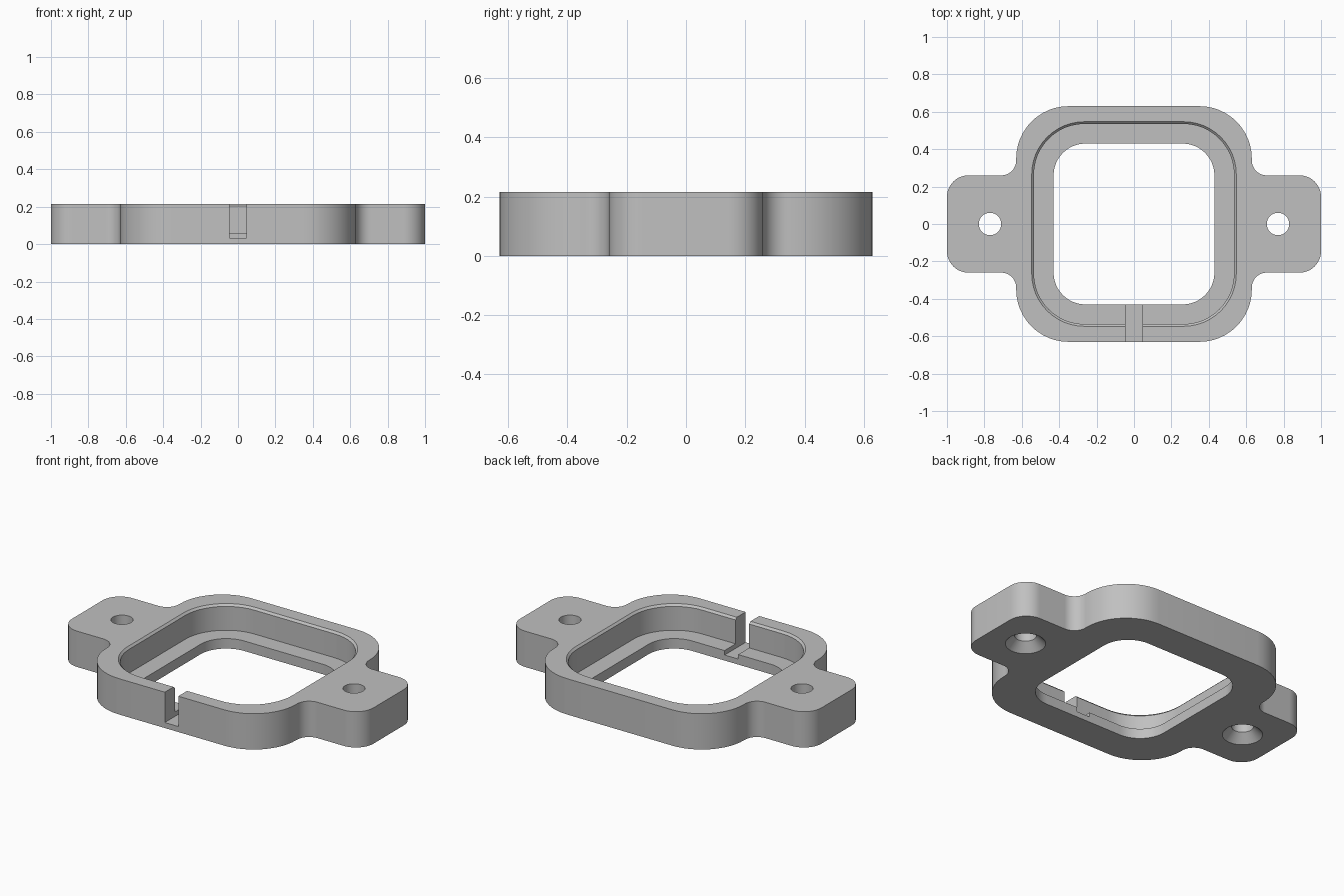
import bpy, bmesh, math

if "Cube" in bpy.data.objects:
    bpy.data.objects.remove(bpy.data.objects["Cube"])

HEIGHT = 0.215
SEG = 12  # segments per quarter arc

grey = bpy.data.materials.new("plain_grey")
grey.diffuse_color = (0.53, 0.53, 0.53, 1)
grey.use_nodes = True
grey.node_tree.nodes["Principled BSDF"].inputs["Base Color"].default_value = grey.diffuse_color


def arc(cx, cy, r, a0, a1):
    steps = [math.radians(a0 + (a1 - a0) * i / SEG) for i in range(SEG + 1)]
    return [(cx + r * math.cos(a), cy + r * math.sin(a)) for a in steps]


def mirror_quarter(q):
    """Full closed outline from the +x +y quarter."""
    half = q + [(-x, y) for x, y in reversed(q)]
    return half + [(x, -y) for x, y in reversed(half)]


def rounded_square(half, r):
    return mirror_quarter(arc(half - r, half - r, r, 0, 90))


def circle(cx, r):
    n = SEG * 4
    return [(cx + r * math.cos(math.tau * i / n), r * math.sin(math.tau * i / n))
            for i in range(n)]


def loft(name, sections):
    """Closed solid through (outline, z) sections."""
    bm = bmesh.new()
    loops = [[bm.verts.new((x, y, z)) for x, y in pts] for pts, z in sections]
    n = len(loops[0])
    for a, b in zip(loops, loops[1:]):
        for i in range(n):
            j = (i + 1) % n
            bm.faces.new((a[i], a[j], b[j], b[i]))
    bm.faces.new(loops[0])
    bm.faces.new(loops[-1])
    bmesh.ops.recalc_face_normals(bm, faces=bm.faces)
    mesh = bpy.data.meshes.new(name)
    bm.to_mesh(mesh)
    bm.free()
    mesh.materials.append(grey)
    obj = bpy.data.objects.new(name, mesh)
    bpy.context.collection.objects.link(obj)
    return obj


# Flange body: rounded square with two filleted side ears
quarter = (arc(0.885, 0.145, 0.115, 0, 90)
           + arc(0.71, 0.34, 0.08, 270, 180)
           + arc(0.35, 0.35, 0.28, 0, 90))
body = loft("flange_body", [(mirror_quarter(quarter), 0), (mirror_quarter(quarter), HEIGHT)])

# Through opening
opening = rounded_square(0.43, 0.17)
cutters = [loft("opening_cutter", [(opening, -0.1), (opening, 0.12)])]

# Wider pocket above the inner ledge, with a chamfered rim
pocket = rounded_square(0.535, 0.27)
cutters.append(loft("pocket_cutter", [(pocket, 0.06), (pocket, HEIGHT - 0.012),
                                      (rounded_square(0.557, 0.292), HEIGHT + 0.01)]))

# Slot through the front wall and ledge
slot = [(-0.045, -0.8), (0.045, -0.8), (0.045, -0.3), (-0.045, -0.3)]
cutters.append(loft("slot_cutter", [(slot, 0.033), (slot, 0.4)]))

# Screw holes, countersunk from below
for side in (-1, 1):
    x = side * 0.77
    cutters.append(loft("screw_hole_cutter", [(circle(x, 0.12), -0.01), (circle(x, 0.06), 0.05),
                                              (circle(x, 0.06), 0.4)]))

# Cut everything, then remove the cutters
bpy.context.view_layer.objects.active = body
for c in cutters:
    c.hide_render = True
    mod = body.modifiers.new(c.name, 'BOOLEAN')
    mod.operation = 'DIFFERENCE'
    mod.solver = 'EXACT'
    mod.object = c
    bpy.ops.object.modifier_apply(modifier=mod.name)
for c in cutters:
    bpy.data.objects.remove(c, do_unlink=True)

# Smooth curved walls, keep edges sharp
bpy.ops.object.select_all(action='DESELECT')
body.select_set(True)
bpy.ops.object.shade_smooth_by_angle(angle=math.radians(30))
